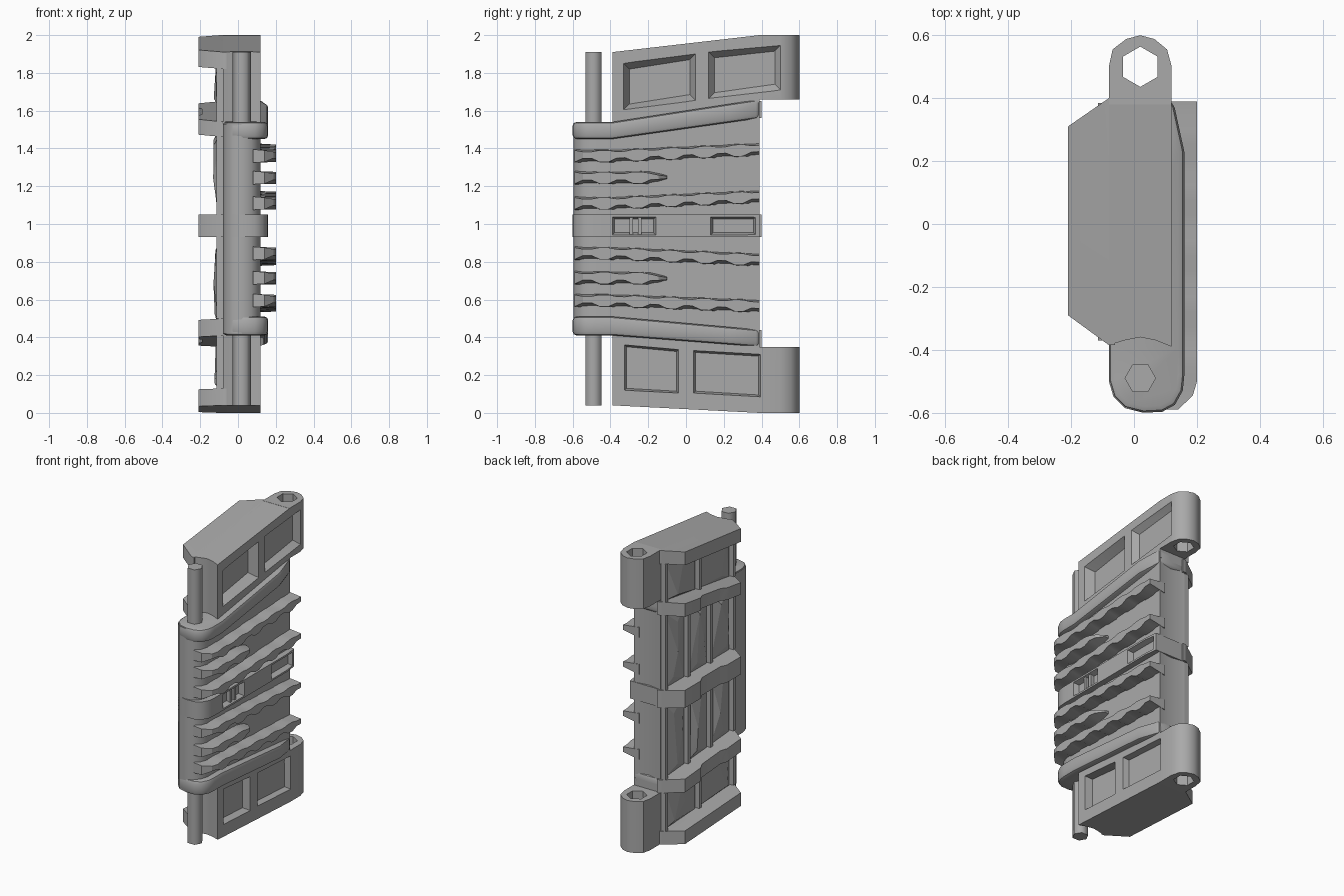
import bpy, bmesh, math, random
from mathutils import Vector

random.seed(4)
if "Cube" in bpy.data.objects:
    bpy.data.objects.remove(bpy.data.objects["Cube"], do_unlink=True)

grey = bpy.data.materials.new("plain grey")
grey.use_nodes = True
COLOUR = (0.4, 0.4, 0.4, 1)
grey.diffuse_color = COLOUR
grey.node_tree.nodes["Principled BSDF"].inputs["Base Color"].default_value = COLOUR

BACK, FRONT = 0.39, -0.39


def ramp(a, b):
    """Height sloping from the front of the body to its back."""
    return lambda y: a + (b - a) * min(1, max(0, (y - FRONT) / (BACK - FRONT)))


def finish(name, bm, angle=40):
    bmesh.ops.recalc_face_normals(bm, faces=bm.faces)
    me = bpy.data.meshes.new(name)
    bm.to_mesh(me)
    bm.free()
    me.materials.append(grey)
    me.shade_smooth()
    me.set_sharp_from_angle(angle=math.radians(angle))
    ob = bpy.data.objects.new(name, me)
    bpy.context.collection.objects.link(ob)
    return ob


def prism(name, outline, low, high, angle=40):
    """Upright prism whose ends follow two height ramps."""
    bm = bmesh.new()
    base = bm.faces.new([bm.verts.new((x, y, 0)) for x, y in outline])
    ext = bmesh.ops.extrude_face_region(bm, geom=[base])
    for v in ext["geom"]:
        if isinstance(v, bmesh.types.BMVert):
            v.co.z = 1
    for y in (FRONT, BACK):
        bmesh.ops.bisect_plane(bm, geom=bm.verts[:] + bm.edges[:] + bm.faces[:],
                               dist=1e-4, plane_co=(0, y, 0), plane_no=(0, 1, 0))
    for v in bm.verts:
        v.co.z = high(v.co.y) if v.co.z > 0.5 else low(v.co.y)
    return finish(name, bm, angle)


def hull(name, points, angle=20):
    bm = bmesh.new()
    for p in points:
        bm.verts.new(p)
    bmesh.ops.convex_hull(bm, input=bm.verts[:])
    return finish(name, bm, angle)


def ring(x, y, r, n, turn=0):
    return [(x + r * math.cos(math.tau * i / n + turn),
             y + r * math.sin(math.tau * i / n + turn)) for i in range(n)]


def flat(z):
    return ramp(z, z)


def bake(ob):
    """Apply the modifiers of an object."""
    dg = bpy.context.evaluated_depsgraph_get()
    ob.data = bpy.data.meshes.new_from_object(ob.evaluated_get(dg))
    ob.modifiers.clear()
    ob.data.shade_smooth()
    ob.data.set_sharp_from_angle(angle=math.radians(40))


def cut(targets, cutter):
    cutter.hide_render = True
    for ob in targets:
        mod = ob.modifiers.new("cut", "BOOLEAN")
        mod.operation = "DIFFERENCE"
        mod.object = cutter
        bake(ob)
    bpy.data.objects.remove(cutter, do_unlink=True)


def well(targets, y0, y1, low, high, face, depth, inset):
    """Recess with sloping sides in the +x face."""
    pts = []
    for x, s in ((face + depth * 0.2, -inset * 0.2), (face - depth, inset)):
        for y, t in ((y0, s), (y1, -s)):
            pts += [(x, y + t, low(y) + s), (x, y + t, high(y) - s)]
    cut(targets, hull("well_cutter", pts))


# Outlines seen from above
WEB = [(-0.08, BACK), (-0.08, -0.385), (-0.03, -0.37), (0.02, -0.36),
       (0.07, -0.37), (0.12, FRONT), (0.12, BACK)]
BARREL = [(0.12, 0.38), (0.12, 0.5), (0.105, 0.555), (0.065, 0.588), (0.02, 0.6),
          (-0.025, 0.588), (-0.068, 0.555), (-0.08, 0.5), (-0.08, 0.38)]
CORE = [(-0.08, BACK), (-0.08, -0.5), (-0.065, -0.55), (-0.03, -0.585), (0.02, -0.595),
        (0.07, -0.585), (0.105, -0.55), (0.12, -0.5), (0.12, BACK), (0.02, 0.375)]
BAND = [(-0.08, BACK), (-0.08, -0.5), (-0.065, -0.55), (-0.03, -0.585), (0.03, -0.6),
        (0.09, -0.597), (0.13, -0.575), (0.155, -0.53), (0.16, -0.48), (0.16, 0.23), (0.125, BACK)]
SHELF = [(-0.06, 0.4), (-0.08, 0.4), (-0.21, 0.31), (-0.21, -0.29), (-0.08, -0.385), (-0.06, -0.385)]
NOTCHED = SHELF[:3] + [(-0.21, 0.14), (-0.19, 0.1), (-0.19, -0.1), (-0.21, -0.14)] + SHELF[3:]

# Body core and hinge pin
prism("body_core", CORE, ramp(0.42, 0.36), ramp(1.53, 1.65))
prism("hinge_pin", ring(0.02, -0.49, 0.05, 6), flat(0.04), flat(1.91), 65)

# Rounded flanges at the ends of the body
for name, low, high in (("upper_flange", ramp(1.45, 1.56), ramp(1.54, 1.66)),
                        ("lower_flange", ramp(0.41, 0.35), ramp(0.51, 0.44))):
    flange = prism(name, BAND, low, high)
    mod = flange.modifiers.new("round", "BEVEL")
    mod.width, mod.segments, mod.limit_method = 0.02, 2, "ANGLE"
    mod.angle_limit = math.radians(50)
    bake(flange)

# Middle band with two slots
band = prism("middle_band", BAND[:-2] + [(0.16, 0.3), (0.15, BACK)], flat(0.93), flat(1.05))
for y0, y1 in ((FRONT, -0.16), (0.13, 0.37)):
    well([band], y0, y1, flat(0.942), flat(1.038), 0.16, 0.035, 0.012)
for y in (-0.30, -0.255):
    prism("slot_bar", [(0.12, y), (0.15, y), (0.15, y + 0.02), (0.12, y + 0.02)],
          flat(0.945), flat(1.035))

# End covers: web, hinge barrel with hole, recessed windows
upper_web = prism("upper_cover", WEB, ramp(1.5, 1.6), ramp(1.91, 2.0))
lower_web = prism("lower_cover", WEB, ramp(0.04, 0), ramp(0.46, 0.4))
upper_barrel = prism("upper_barrel", BARREL, flat(1.66), flat(2.0))
lower_barrel = prism("lower_barrel", BARREL, flat(0), flat(0.35))
for barrel in (upper_barrel, lower_barrel):
    cut([barrel], prism("hole_cutter", ring(0.02, 0.5, 0.064, 6, math.pi / 6),
                        flat(-0.1), flat(2.1)))


def span(y0, a, y1, b):
    return lambda y: a + (b - a) * (y - y0) / (y1 - y0)


well([upper_web], -0.33, 0.05, span(-0.33, 1.605, 0.05, 1.655),
     span(-0.33, 1.85, 0.05, 1.9), 0.12, 0.06, 0.03)
well([upper_web, upper_barrel], 0.12, 0.5, span(0.12, 1.665, 0.5, 1.71),
     span(0.12, 1.91, 0.5, 1.945), 0.12, 0.038, 0.03)
well([lower_web], -0.325, -0.04, span(-0.325, 0.12, -0.04, 0.105),
     span(-0.325, 0.36, -0.04, 0.335), 0.12, 0.05, 0.01)
well([lower_web, lower_barrel], 0.04, 0.395, span(0.04, 0.105, 0.395, 0.085),
     span(0.04, 0.33, 0.395, 0.31), 0.12, 0.038, 0.01)

# Shelves on the -x side
prism("top_shelf", SHELF, ramp(1.82, 1.91), ramp(1.91, 2.0))
prism("upper_shelf", NOTCHED, ramp(1.46, 1.56), ramp(1.54, 1.65))
prism("middle_shelf", NOTCHED, flat(0.93), flat(1.05))
prism("lower_shelf", NOTCHED, ramp(0.41, 0.35), ramp(0.5, 0.44))
prism("bottom_shelf", SHELF, ramp(0.04, 0), ramp(0.13, 0.09))

# Pillars and faceted panels between the shelves
ROWS = [(ramp(1.54, 1.65), ramp(1.82, 1.91), 2), (flat(1.05), ramp(1.46, 1.56), 3),
        (ramp(0.5, 0.44), flat(0.93), 3), (ramp(0.13, 0.09), ramp(0.41, 0.35), 2)]
for low, high, columns in ROWS:
    step = 0.73 / columns
    for i in range(columns + 1):
        y = -0.37 + step * i
        prism("pillar", [(-0.07, y), (-0.115, y), (-0.115, y + 0.025), (-0.07, y + 0.025)],
              low, high)
    for i in range(columns):
        y0, y1 = -0.335 + step * i, -0.38 + step * (i + 1)
        pts = [(x, y, f(y)) for y in (y0, y1) for f in (low, high) for x in (-0.07, -0.09)]
        for t in (0.12, 0.45, 0.85):
            y = y0 + (y1 - y0) * random.uniform(0.2, 0.8)
            pts.append((-random.uniform(0.11, 0.133), y, low(y) + t * (high(y) - low(y))))
        hull("faceted_panel", pts, 5)


# Scalloped grip ribs on the +x side
def rib(name, z0, z1, end):
    centre = ramp(z0, z1)
    short = end < 0
    count = round((end + 0.59) / 0.045)
    bm = bmesh.new()
    rings = []
    for i in range(count + 1):
        y = -0.59 + (end + 0.59) * i / count
        x = (0.14, 0.187)[i] if i < 2 else 0.2
        dip = (0, 0.02, 0.02, 0)[i % 4]
        top, bottom = 0.03 - dip * 0.4, -0.032 + dip
        root = 0.035
        if short and i > count - 2:
            root, top, bottom = (0.026, 0.012, -0.01) if i == count - 1 else (0.012, 0.006, -0.006)
            x = 0.19 if i == count - 1 else 0.15
        z = centre(y)
        rings.append([bm.verts.new(p) for p in ((0.08, y, z - root), (x, y, z + bottom),
                                                (x, y, z + top), (0.08, y, z + root))])
    for a, b in zip(rings, rings[1:]):
        for j in range(4):
            bm.faces.new((a[j], a[j - 1], b[j - 1], b[j]))
    bm.faces.new(rings[0])
    bm.faces.new(rings[-1])
    finish(name, bm, 15)


for name, z0, z1, end in (("upper_rib", 1.36, 1.395, BACK), ("upper_short_rib", 1.245, 1.25, -0.1),
                          ("upper_inner_rib", 1.11, 1.145, BACK), ("lower_inner_rib", 0.845, 0.81, BACK),
                          ("lower_short_rib", 0.715, 0.705, -0.1), ("lower_rib", 0.595, 0.565, BACK)):
    rib(name, z0, z1, end)
